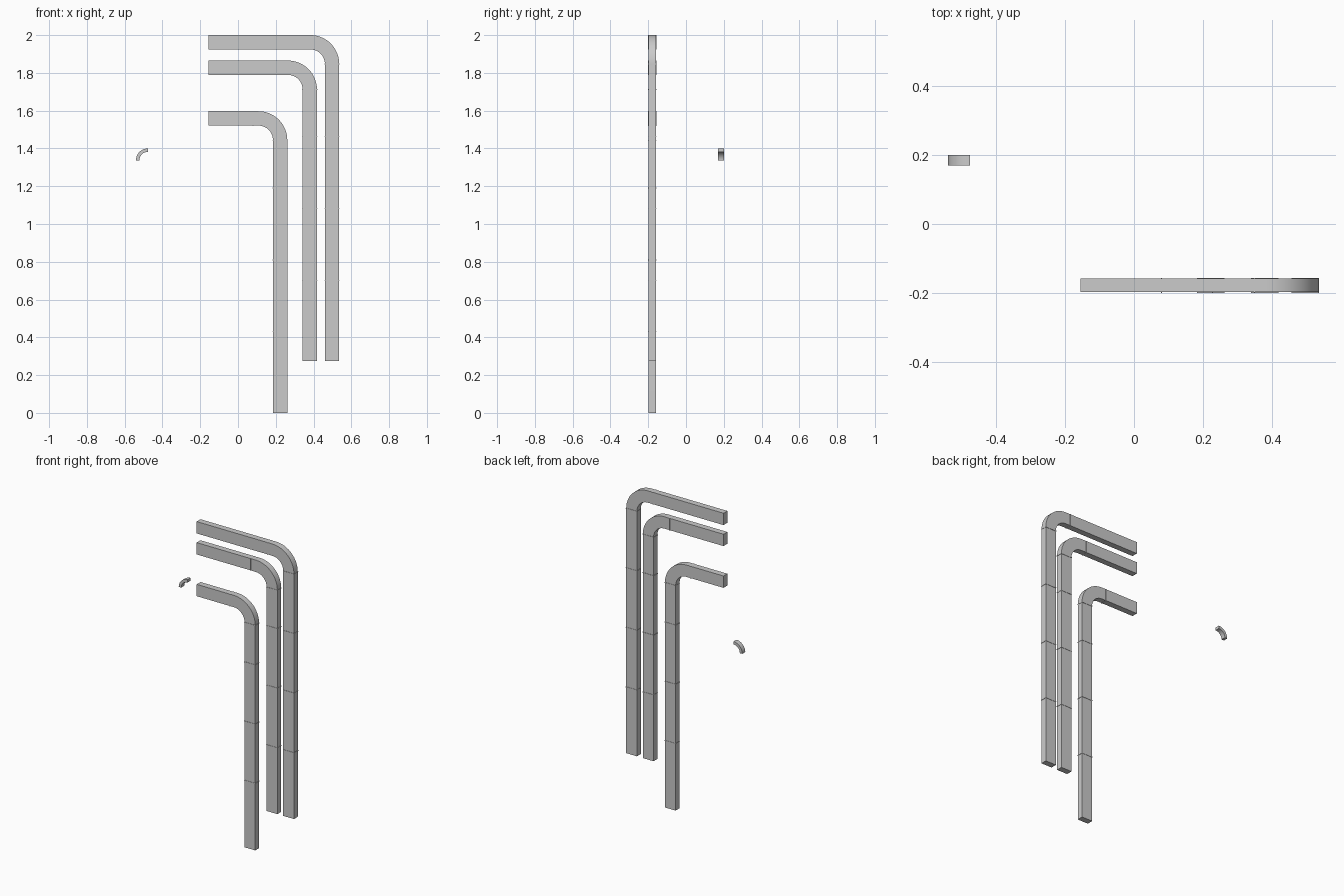
import bpy, bmesh, math

if "Cube" in bpy.data.objects:
    bpy.data.objects.remove(bpy.data.objects["Cube"])

Y0, Y1 = -0.198, -0.159   # duct depth
W = 0.076                 # duct width
LIP = 0.002               # joint ring overhang


def prism(name, outer, inner, y0, y1):
    """Solid strip between two matching outlines in xz, extruded along y."""
    bm = bmesh.new()
    rings = []
    for (ax, az), (bx, bz) in zip(outer, inner):
        rings.append([bm.verts.new(c) for c in
                      ((ax, y0, az), (ax, y1, az), (bx, y1, bz), (bx, y0, bz))])
    for r, s in zip(rings, rings[1:]):
        for i in range(4):
            j = (i + 1) % 4
            bm.faces.new((r[i], r[j], s[j], s[i]))
    bm.faces.new(rings[0])
    bm.faces.new(rings[-1])
    bmesh.ops.recalc_face_normals(bm, faces=bm.faces)
    me = bpy.data.meshes.new(name)
    bm.to_mesh(me)
    bm.free()
    ob = bpy.data.objects.new(name, me)
    bpy.context.collection.objects.link(ob)
    bpy.ops.object.select_all(action='DESELECT')
    ob.select_set(True)
    bpy.context.view_layer.objects.active = ob
    bpy.ops.object.shade_smooth_by_angle(angle=math.radians(35))
    return ob


def arc(cx, cz, r, a0, a1, n=16):
    pts = []
    for i in range(n + 1):
        a = math.radians(a0 + (a1 - a0) * i / n)
        pts.append((cx + r * math.cos(a), cz + r * math.sin(a)))
    return pts


def box(name, x0, x1, z0, z1, grow=0.0):
    return prism(name, [(x0, z1), (x1, z1)], [(x0, z0), (x1, z0)], Y0 - grow, Y1 + grow)


def duct(tag, right, top, bottom, seam_x, joints, R=0.153):
    left, cx, cz = -0.155, right - R, top - R
    # horizontal run, elbow and vertical run as one continuous duct
    outer = [(left, top), (seam_x, top)] + arc(cx, cz, R, 90, 0) + [(right, bottom)]
    inner = [(left, top - W), (seam_x, top - W)] + arc(cx, cz, R - W, 90, 0) + [(right - W, bottom)]
    prism(tag + "_duct", outer, inner, Y0, Y1)
    # thin joint rings
    box(tag + "_elbow_ring", seam_x - 0.002, seam_x + 0.002, top - W - LIP / 2, top, LIP)
    for k, z in enumerate(joints + [cz]):
        box(f"{tag}_ring_{k}", right - W - LIP, right + LIP, z - 0.002, z + 0.002, LIP)


duct("outer", 0.536, 2.0, 0.275, 0.35, [0.70, 1.083, 1.465])
duct("middle", 0.418, 1.865, 0.275, 0.228, [0.70, 1.083, 1.465])
duct("inner", 0.261, 1.597, 0.0, 0.08, [0.43, 0.81, 1.19])

# small separate curved elbow at the back left
prism("small_elbow", arc(-0.477, 1.337, 0.063, 90, 180), arc(-0.477, 1.337, 0.045, 90, 180), 0.17, 0.2)
